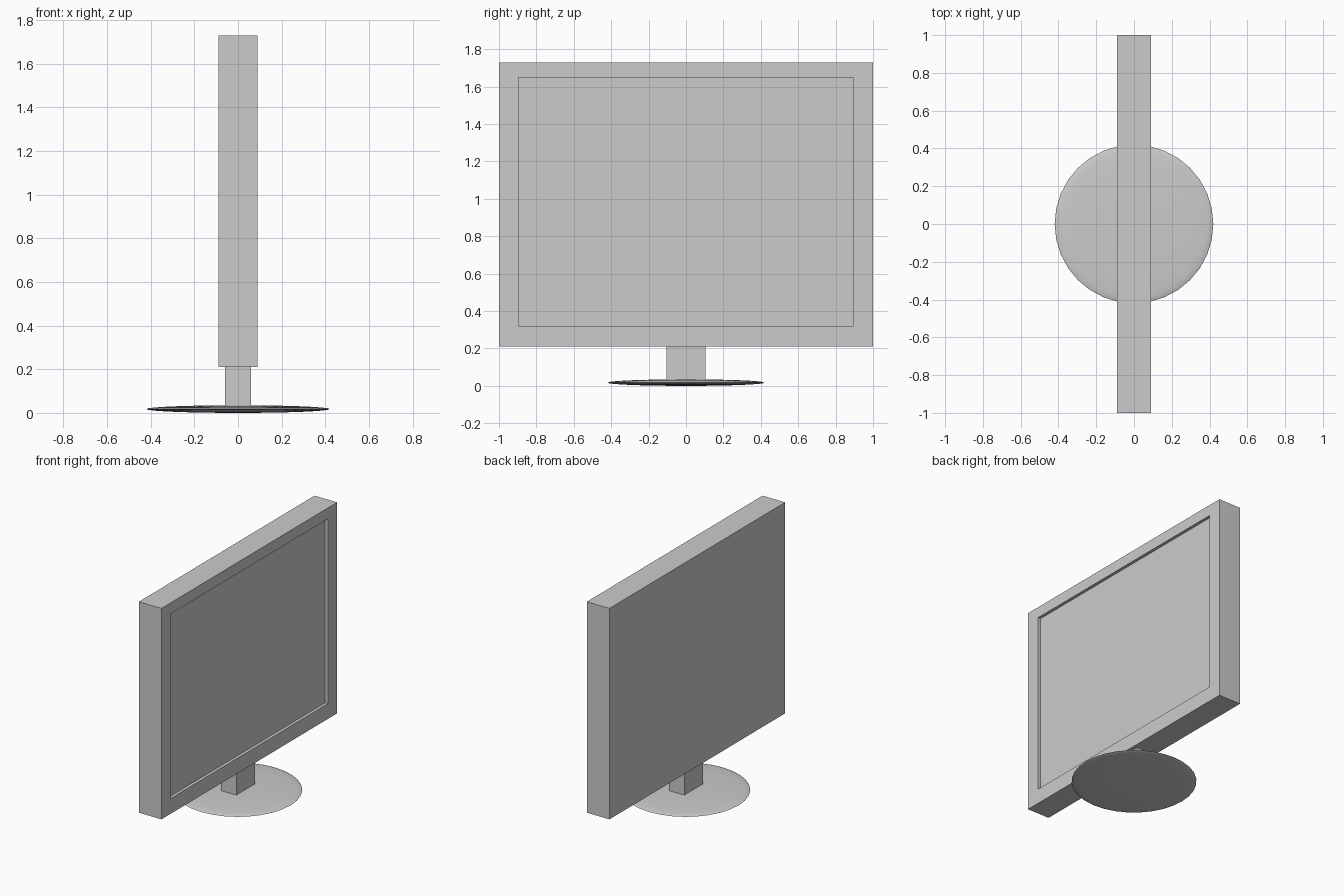
import bpy
import bmesh
import math
from mathutils import Matrix, Vector

if "Cube" in bpy.data.objects:
    bpy.data.objects.remove(bpy.data.objects["Cube"])


def make_object(name, bm):
    bmesh.ops.recalc_face_normals(bm, faces=bm.faces)
    mesh = bpy.data.meshes.new(name)
    bm.to_mesh(mesh)
    bm.free()
    obj = bpy.data.objects.new(name, mesh)
    bpy.context.collection.objects.link(obj)
    return obj


def box_bmesh(size, centre):
    bm = bmesh.new()
    matrix = Matrix.Translation(centre) @ Matrix.Diagonal((*size, 1))
    bmesh.ops.create_cube(bm, size=1, matrix=matrix)
    return bm


# Monitor housing: the +x face is inset and pushed back to form the screen
bm = box_bmesh((0.18, 2.0, 1.52), (0, 0, 0.97))
bm.normal_update()
screen = max(bm.faces, key=lambda f: f.calc_center_median().x)
bmesh.ops.inset_region(bm, faces=[screen], thickness=0.1)
for v in screen.verts:
    v.co.y = math.copysign(0.895, v.co.y)
    v.co.z = 1.65 if v.co.z > 0.97 else 0.32
recess = bmesh.ops.extrude_discrete_faces(bm, faces=[screen])["faces"][0]
bmesh.ops.translate(bm, verts=recess.verts, vec=Vector((-0.022, 0, 0)))
make_object("monitor_housing", bm)

# Neck between housing and base
make_object("neck", box_bmesh((0.12, 0.21, 0.19), (0, 0, 0.115)))

# Base: flattened sphere
bm = bmesh.new()
bmesh.ops.create_uvsphere(
    bm, u_segments=32, v_segments=16, radius=1,
    matrix=Matrix.Translation((0, 0, 0.0175)) @ Matrix.Diagonal((0.42, 0.42, 0.0175, 1)))
base = make_object("base", bm)
bpy.context.view_layer.objects.active = base
base.select_set(True)
bpy.ops.object.shade_smooth_by_angle(angle=math.radians(30))
